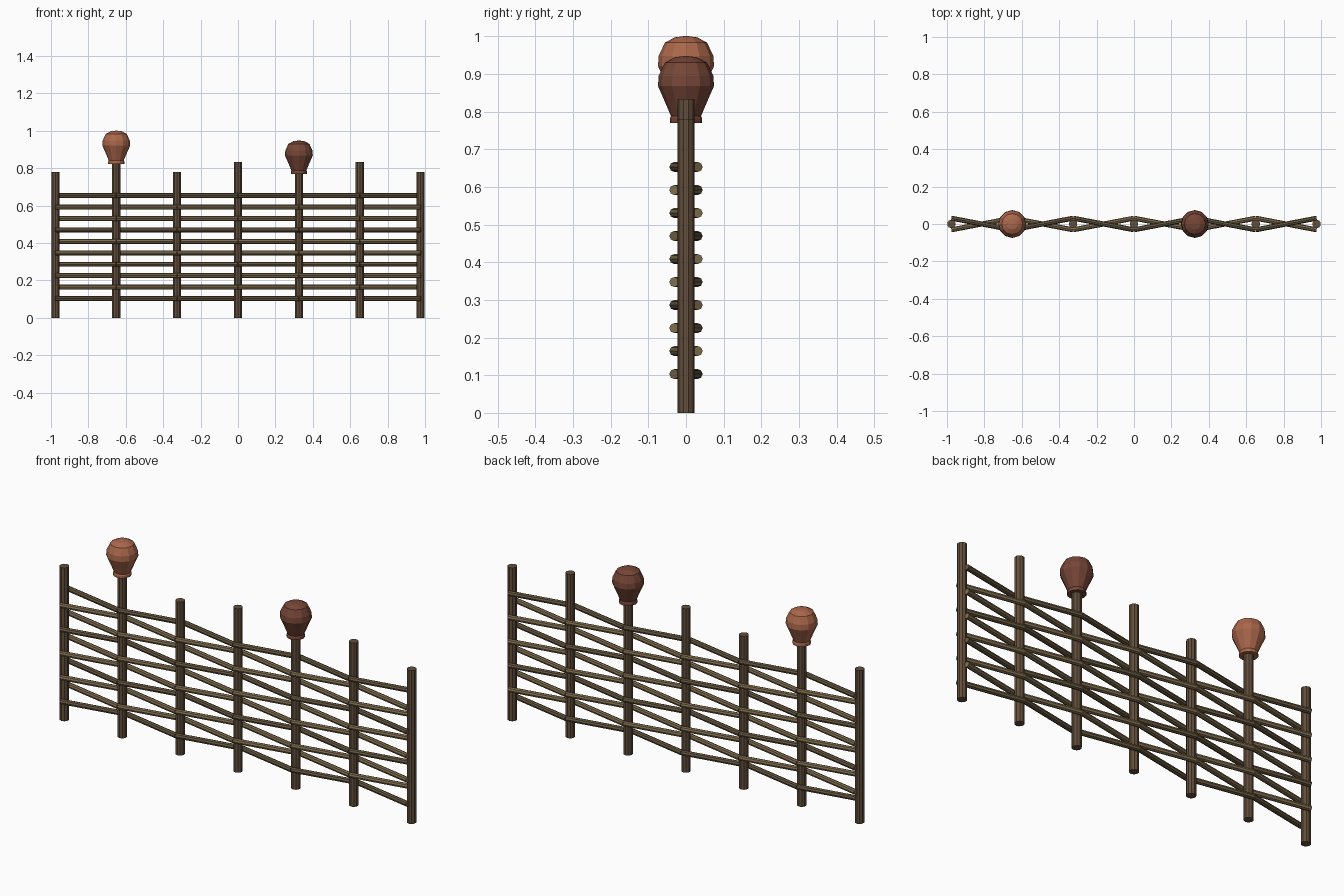
import bpy, bmesh, math
from mathutils import Vector

if "Cube" in bpy.data.objects:
    bpy.data.objects.remove(bpy.data.objects["Cube"])


def material(name, rgb):
    m = bpy.data.materials.new(name)
    m.diffuse_color = (*rgb, 1)
    m.use_nodes = True
    m.node_tree.nodes["Principled BSDF"].inputs["Base Color"].default_value = m.diffuse_color
    return m


POST = material("post_wood", (0.125, 0.078, 0.045))
ROD_DARK = material("rod_dark", (0.135, 0.095, 0.05))
ROD_LIGHT = material("rod_light", (0.21, 0.15, 0.075))
CLAY_LIGHT = material("clay_light", (0.40, 0.135, 0.07))
CLAY_DARK = material("clay_dark", (0.18, 0.06, 0.038))


def finish(name, bm, mat):
    bmesh.ops.recalc_face_normals(bm, faces=bm.faces[:])
    mesh = bpy.data.meshes.new(name)
    bm.to_mesh(mesh)
    bm.free()
    mesh.materials.append(mat)
    ob = bpy.data.objects.new(name, mesh)
    bpy.context.collection.objects.link(ob)
    return ob


def add_bar(bm, a, b, r, sides):
    """Capped cylinder from a to b."""
    a, b = Vector(a), Vector(b)
    d = b - a
    mat = d.to_track_quat('Z', 'Y').to_matrix().to_4x4()
    mat.translation = (a + b) / 2
    bmesh.ops.create_cone(bm, cap_ends=True, segments=sides, radius1=r,
                          radius2=r, depth=d.length, matrix=mat)


def add_lathe(bm, profile, sides, origin):
    """Spin an (r, z) profile; it starts and ends on the axis."""
    o = Vector(origin)
    rings = []
    for r, z in profile:
        n = 1 if r == 0 else sides
        rings.append([bm.verts.new(o + Vector((r * math.cos(math.tau * k / sides),
                                               r * math.sin(math.tau * k / sides), z)))
                      for k in range(n)])
    for p, q in zip(rings, rings[1:]):
        for k in range(sides):
            j = (k + 1) % sides
            ring = [p[k % len(p)], p[j % len(p)], q[j % len(q)], q[k % len(q)]]
            bm.faces.new(list(dict.fromkeys(ring)))


# Upright posts, alternating in height
xs = [(-3 + i) * 0.3255 for i in range(7)]
tops = [0.78 if i % 2 == 0 else 0.833 for i in range(7)]
tops[3], tops[4] = 0.833, 0.78
for i, x in enumerate(xs):
    tops[i] = 0.833 if i in (1, 3, 5) else 0.78
    bm = bmesh.new()
    add_bar(bm, (x, 0, 0), (x, 0, tops[i]), 0.0227, 10)
    finish(f"post_{i + 1}", bm, POST)

# Woven rods zigzagging in front of and behind the posts
for row in range(10):
    z = 0.103 + row * 0.0611
    pts = [(x, 0.031 * (1 if (i + row) % 2 else -1), z) for i, x in enumerate(xs)]
    bm = bmesh.new()
    for a, b in zip(pts, pts[1:]):
        add_bar(bm, a, b, 0.0133, 8)
    finish(f"woven_rod_{row + 1}", bm, ROD_DARK if row % 3 == 0 else ROD_LIGHT)

# Upturned clay pots on two posts
pot = [(0, 0), (0.043, 0), (0.043, 0.012), (0.040, 0.018), (0.056, 0.056),
       (0.0745, 0.098), (0.0725, 0.125), (0.056, 0.160), (0.030, 0.174), (0, 0.178)]
for name, i, mat in (("pot_left", 1, CLAY_LIGHT), ("pot_right", 4, CLAY_DARK)):
    bm = bmesh.new()
    add_lathe(bm, pot, 12, (xs[i], 0, tops[i] - 0.01))
    finish(name, bm, mat)
